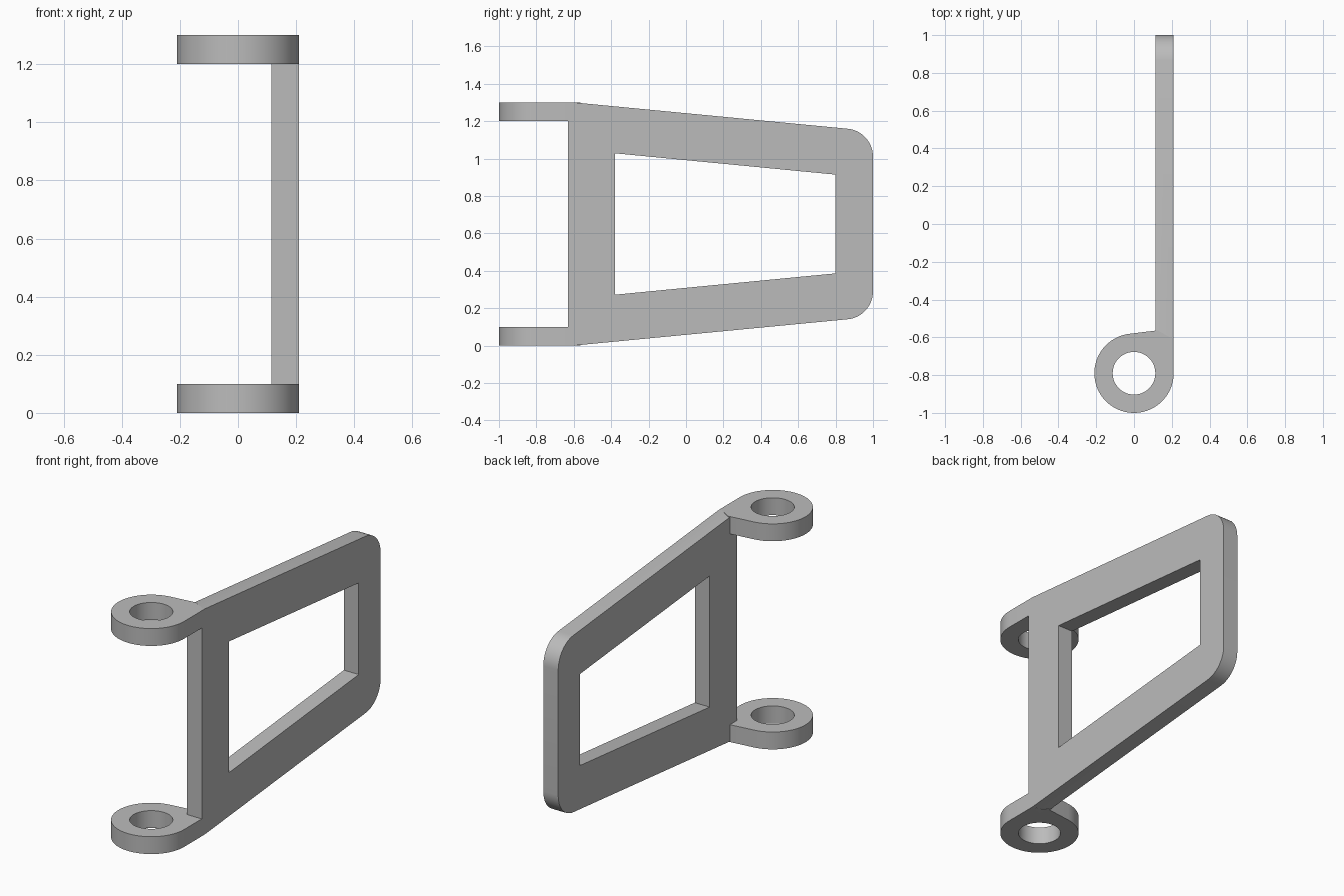
import bpy, bmesh, math
from mathutils import Matrix, Vector

cube = bpy.data.objects.get("Cube")
if cube:
    bpy.data.objects.remove(cube, do_unlink=True)

GREY = (0.5, 0.5, 0.5, 1)
grey = bpy.data.materials.new("plain grey")
grey.use_nodes = True
grey.diffuse_color = GREY
grey.node_tree.nodes["Principled BSDF"].inputs["Base Color"].default_value = GREY

HEIGHT, LUG_H = 1.30, 0.10
INNER_X, OUTER_X = 0.115, 0.21


def arc(cx, cy, r, start, end, steps):
    angles = [math.radians(start + (end - start) * i / steps) for i in range(steps + 1)]
    return [(cx + r * math.cos(a), cy + r * math.sin(a)) for a in angles]


def plate(name, loops, depth, matrix):
    """Fill a profile with holes and extrude it along its local z."""
    bm = bmesh.new()
    edges = []
    for loop in loops:
        vs = [bm.verts.new((u, v, 0)) for u, v in loop]
        edges += [bm.edges.new((a, b)) for a, b in zip(vs, vs[1:] + vs[:1])]
    bmesh.ops.triangle_fill(bm, edges=edges, use_beauty=True, normal=(0, 0, 1))
    ext = bmesh.ops.extrude_face_region(bm, geom=bm.faces[:])
    top = [g for g in ext["geom"] if isinstance(g, bmesh.types.BMVert)]
    bmesh.ops.translate(bm, verts=top, vec=Vector((0, 0, depth)))
    bm.transform(matrix)
    bmesh.ops.recalc_face_normals(bm, faces=bm.faces[:])
    mesh = bpy.data.meshes.new(name)
    bm.to_mesh(mesh)
    bm.free()
    mesh.materials.append(grey)
    obj = bpy.data.objects.new(name, mesh)
    bpy.context.collection.objects.link(obj)
    return obj


# Tapered frame with rounded far corners and a trapezoid window
mid = HEIGHT / 2
upper = [(-0.63, HEIGHT), (-0.60, HEIGHT)] + arc(0.85, 1.01, 0.15, 84.5, 0, 14)
lower = [(y, HEIGHT - z) for y, z in reversed(upper)]
window = [(-0.38, mid + 0.378), (0.80, mid + 0.264),
          (0.80, mid - 0.264), (-0.38, mid - 0.378)]
# local (u, v, depth) becomes (y, z, x)
upright = Matrix.Translation((INNER_X, 0, 0)) @ Matrix(
    ((0, 0, 1, 0), (1, 0, 0, 0), (0, 1, 0, 0), (0, 0, 0, 1)))
frame = plate("hinged_frame", [upper + lower, window], OUTER_X - INNER_X, upright)

# Two hinge lugs, each a ring running tangentially into the frame
ring = arc(0, -0.79, OUTER_X, 97, 360, 56) + [(OUTER_X, -0.61), (0.125, -0.563)]
hole = arc(0, -0.79, 0.113, 0, 360, 48)[:-1]
for name, z in (("lower_hinge_lug", 0), ("upper_hinge_lug", HEIGHT - LUG_H)):
    lug = plate(name, [ring, hole], LUG_H, Matrix.Translation((0, 0, z)))
    lug.hide_render = True
    mod = frame.modifiers.new(name, 'BOOLEAN')
    mod.operation, mod.solver, mod.object = 'UNION', 'EXACT', lug
    bpy.context.view_layer.objects.active = frame
    bpy.ops.object.modifier_apply(modifier=mod.name)
    bpy.data.objects.remove(lug, do_unlink=True)

bpy.ops.object.select_all(action='DESELECT')
frame.select_set(True)
bpy.context.view_layer.objects.active = frame
bpy.ops.object.shade_smooth_by_angle(angle=math.radians(30))
